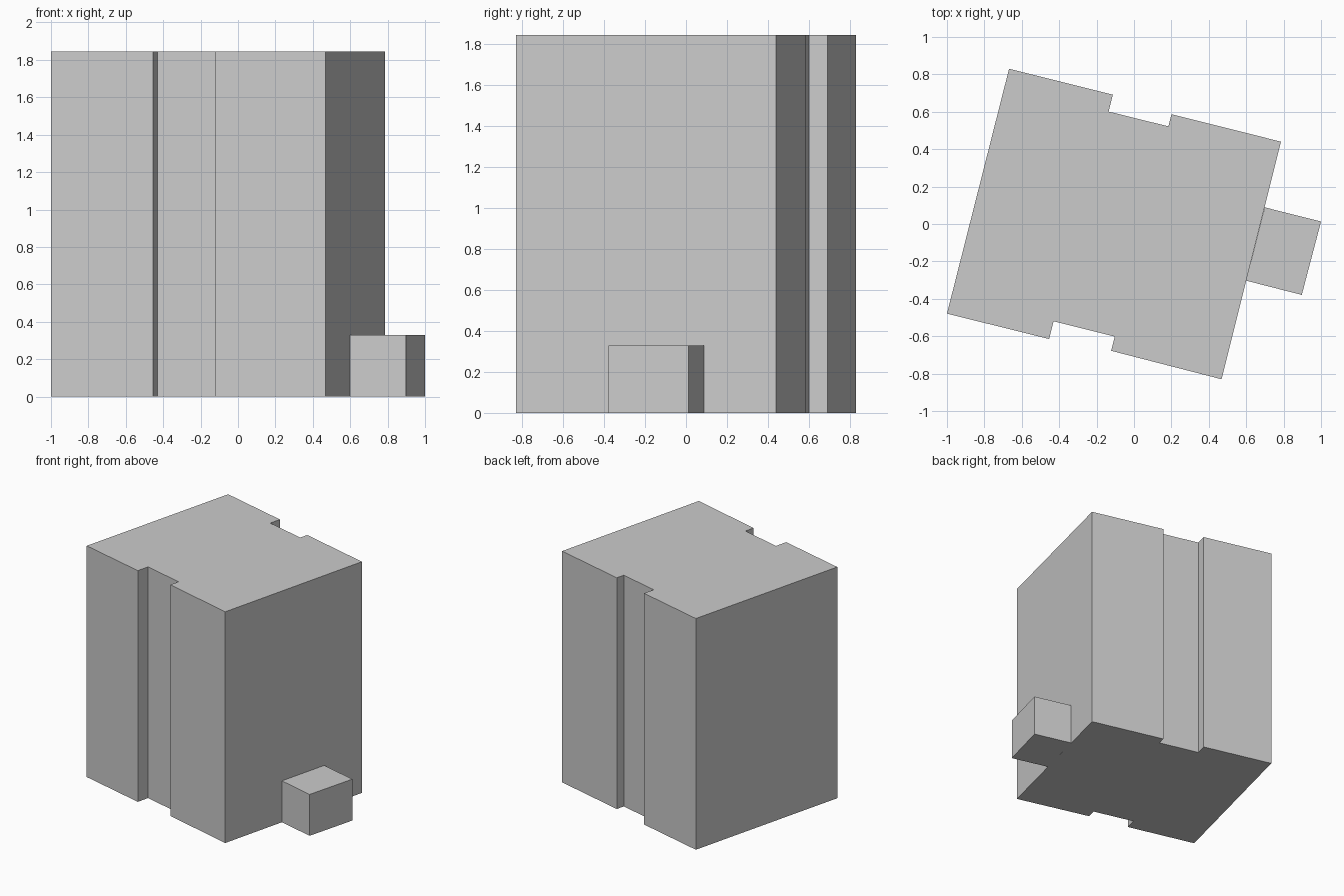
import bpy
import bmesh

if "Cube" in bpy.data.objects:
    bpy.data.objects.remove(bpy.data.objects["Cube"])


def prism(name, outline, height):
    """Extrude a counter-clockwise ground plan straight up from z = 0."""
    bm = bmesh.new()
    base = bm.faces.new([bm.verts.new((x, y, 0)) for x, y in outline])
    top = bmesh.ops.extrude_face_region(bm, geom=[base], use_keep_orig=True)
    verts = [g for g in top["geom"] if isinstance(g, bmesh.types.BMVert)]
    bmesh.ops.translate(bm, verts=verts, vec=(0, 0, height))
    bmesh.ops.recalc_face_normals(bm, faces=bm.faces)
    mesh = bpy.data.meshes.new(name)
    bm.to_mesh(mesh)
    bm.free()
    obj = bpy.data.objects.new(name, mesh)
    bpy.context.collection.objects.link(obj)
    return obj


# Tall main block with a shallow recess in the front and back walls
prism("main_building", [
    (-1.0, -0.479), (-0.454, -0.615), (-0.43, -0.52), (-0.103, -0.602),
    (-0.122, -0.678), (0.468, -0.83), (0.786, 0.44), (0.2, 0.587),
    (0.184, 0.522), (-0.136, 0.601), (-0.113, 0.691), (-0.668, 0.83),
], 1.845)

# Low annex against the right wall
prism("annex", [
    (0.6, -0.303), (0.897, -0.379), (1.0, 0.013), (0.699, 0.089),
], 0.33)
